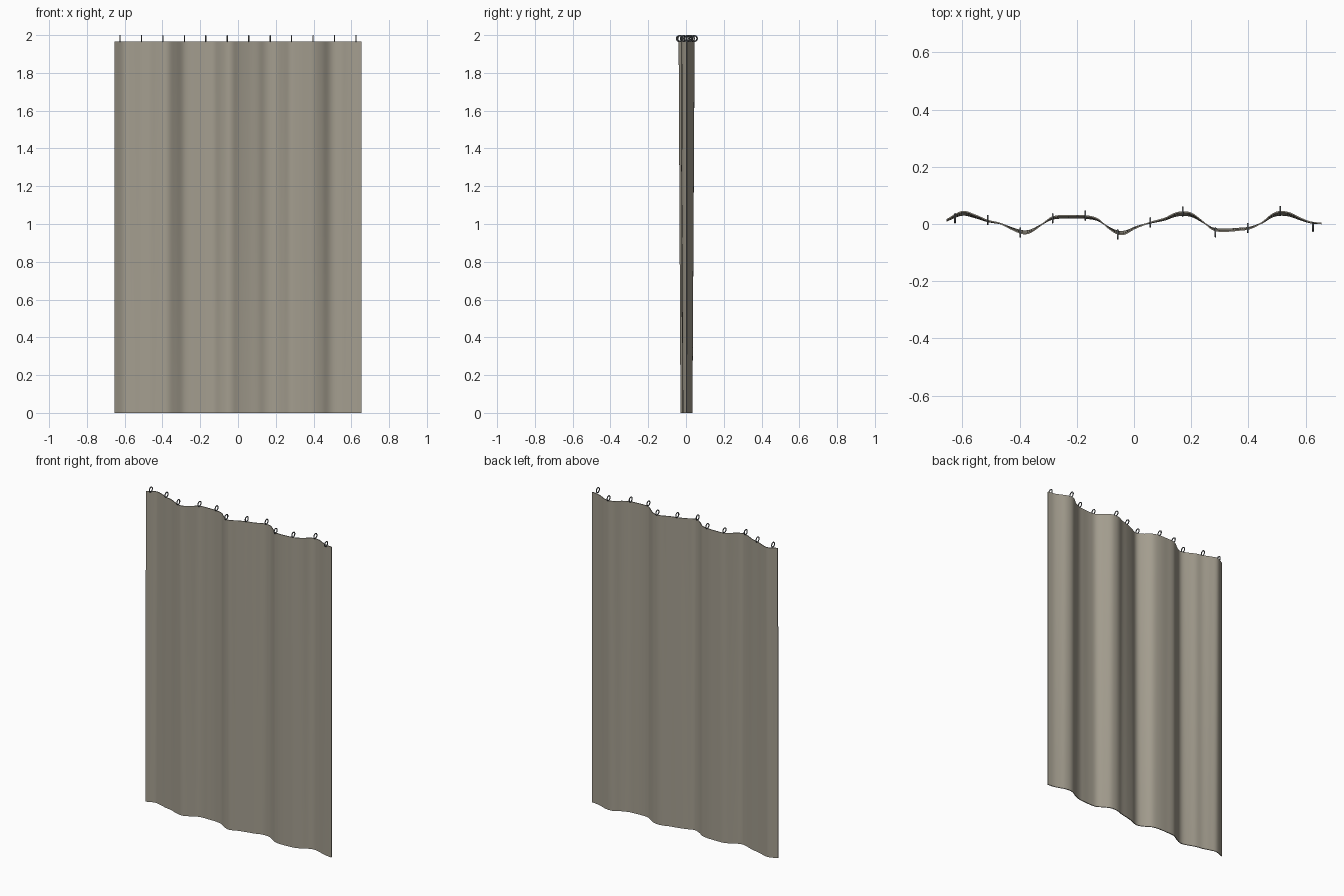
import bpy, bmesh, math

if "Cube" in bpy.data.objects:
    bpy.data.objects.remove(bpy.data.objects["Cube"])


def material(name, rgb):
    m = bpy.data.materials.new(name)
    m.diffuse_color = (*rgb, 1.0)
    m.use_nodes = True
    m.node_tree.nodes["Principled BSDF"].inputs["Base Color"].default_value = m.diffuse_color
    return m


fabric = material("taupe fabric", (0.37, 0.34, 0.275))
metal = material("grey metal", (0.16, 0.17, 0.18))

# Pleat profile along the top edge (x, y)
PLEATS = [(-.655, .015), (-.60, .043), (-.555, .031), (-.51, .012), (-.468, .002),
          (-.43, -.017), (-.39, -.033), (-.363, -.03), (-.33, -.008), (-.285, .024),
          (-.225, .029), (-.168, .028), (-.126, .017), (-.09, -.014), (-.056, -.035),
          (-.03, -.034), (.004, -.015), (.056, .005), (.108, .02), (.143, .037),
          (.171, .042), (.203, .036), (.241, .008), (.276, -.02), (.318, -.025),
          (.37, -.021), (.405, -.016), (.447, .005), (.483, .034), (.51, .043),
          (.545, .038), (.58, .021), (.615, .007), (.655, .002)]


def slope(i):
    a, b = PLEATS[max(i - 1, 0)], PLEATS[min(i + 1, len(PLEATS) - 1)]
    return (b[1] - a[1]) / (b[0] - a[0])


def pleat_y(x):
    # smooth curve through the profile points
    i = 0
    while i < len(PLEATS) - 2 and x > PLEATS[i + 1][0]:
        i += 1
    (x0, y0), (x1, y1) = PLEATS[i], PLEATS[i + 1]
    h = x1 - x0
    t = (x - x0) / h
    return ((2*t**3 - 3*t**2 + 1) * y0 + (t**3 - 2*t**2 + t) * h * slope(i)
            + (-2*t**3 + 3*t**2) * y1 + (t**3 - t**2) * h * slope(i + 1))


def finish(bm, name, mat):
    bmesh.ops.recalc_face_normals(bm, faces=bm.faces)
    me = bpy.data.meshes.new(name)
    bm.to_mesh(me)
    bm.free()
    me.materials.append(mat)
    ob = bpy.data.objects.new(name, me)
    bpy.context.collection.objects.link(ob)
    bpy.ops.object.select_all(action='DESELECT')
    ob.select_set(True)
    bpy.context.view_layer.objects.active = ob
    bpy.ops.object.shade_smooth_by_angle(angle=math.radians(40))
    return ob


# Curtain: closed thin sheet, folds shallower toward the floor
NX, NZ, TOP, HALF, THICK = 160, 16, 1.967, 0.655, 0.005
bm = bmesh.new()
sides = []
for off in (-THICK / 2, THICK / 2):
    grid = []
    for j in range(NZ + 1):
        v = j / NZ
        amp = 0.73 + 0.27 * v
        row = []
        for i in range(NX + 1):
            x = -HALF + 2 * HALF * i / NX
            row.append(bm.verts.new((x, pleat_y(x) * amp + off, TOP * v)))
        grid.append(row)
    for j in range(NZ):
        for i in range(NX):
            bm.faces.new((grid[j][i], grid[j][i+1], grid[j+1][i+1], grid[j+1][i]))
    sides.append(grid)
a, b = sides
for j in (0, NZ):
    for i in range(NX):
        bm.faces.new((a[j][i], b[j][i], b[j][i+1], a[j][i+1]))
for i in (0, NX):
    for j in range(NZ):
        bm.faces.new((a[j][i], a[j+1][i], b[j+1][i], b[j][i]))
finish(bm, "curtain", fabric)


# Hanging rings along the top edge, holes facing sideways
def ring(name, cx, cy, cz, major=0.0148, minor=0.0032, n=24, m=10):
    bm = bmesh.new()
    loops = []
    for i in range(n):
        t = 2 * math.pi * i / n
        loop = []
        for k in range(m):
            p = 2 * math.pi * k / m
            r = major + minor * math.cos(p)
            loop.append(bm.verts.new((cx + minor * math.sin(p),
                                      cy + r * math.cos(t), cz + r * math.sin(t))))
        loops.append(loop)
    for i in range(n):
        p, q = loops[i], loops[(i + 1) % n]
        for k in range(m):
            bm.faces.new((p[k], q[k], q[(k+1) % m], p[(k+1) % m]))
    finish(bm, name, metal)


RING_Y = [.02, .014, -.03, .02, .029, -.036, .006, .043, -.029, -.014, .045, -.01]
for i, y in enumerate(RING_Y):
    ring(f"hanging_ring_{i + 1}", -0.625 + 1.25 * i / 11, y, 1.982)
